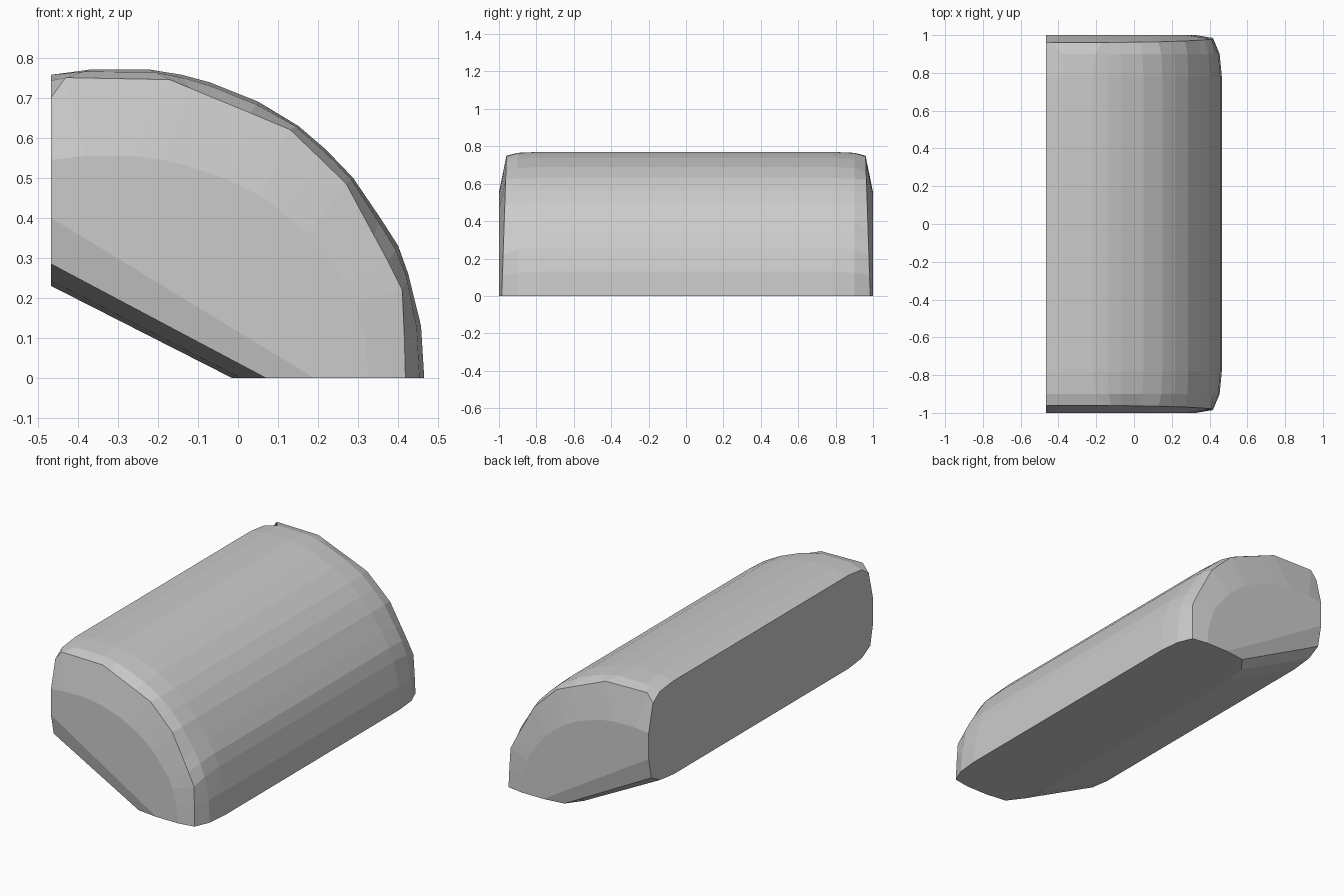
import bpy, bmesh

if "Cube" in bpy.data.objects:
    bpy.data.objects.remove(bpy.data.objects["Cube"])

# Side outline (x, z) of the full body, from front foot over the top to the sloped underside
full = [(.465, 0), (.457, .13), (.425, .26), (.40, .33), (.355, .40), (.287, .50),
        (.22, .57), (.15, .63), (.05, .69), (-.07, .738), (-.14, .757), (-.22, .77),
        (-.37, .77), (-.467, .757), (-.467, .23), (-.015, 0)]
# Outline of the sharp rim around each end
rim = [(.418, 0), (.415, .11), (.41, .22), (.375, .29), (.34, .355), (.27, .485),
       (.20, .553), (.13, .62), (.03, .662), (-.07, .703), (-.12, .724), (-.17, .745),
       (-.43, .75), (-.467, .70), (-.467, .285), (.07, 0)]
# Flat centre of each slightly domed end
centre = [(-.467 + (x + .467) * .85, z * .72) for x, z in full[:14]] + [(-.467, .40), (.19, 0)]
shoulder = [(a + (c - a) * .25, b + (d - b) * .25) for (a, b), (c, d) in zip(full, rim)]


def half_rings(side):
    """Cross-sections from the middle of the body out to one end."""
    return [[(x, side * .78, z) for x, z in full],
            [(x, side * .90, z) for x, z in shoulder],
            [(x, side * (.985 - .025 * z / .75), z) for x, z in rim],
            [(x, side, z) for x, z in centre]]


# Loft the sections into one closed body
bm = bmesh.new()
rings = half_rings(-1)[::-1] + half_rings(1)
loops = [[bm.verts.new(p) for p in ring] for ring in rings]
n = len(full)
for a, b in zip(loops, loops[1:]):
    for i in range(n):
        j = (i + 1) % n
        bm.faces.new((a[i], a[j], b[j], b[i]))
bm.faces.new(loops[0])
bm.faces.new(loops[-1])
bmesh.ops.recalc_face_normals(bm, faces=bm.faces)

mesh = bpy.data.meshes.new("rounded_body")
bm.to_mesh(mesh)
bm.free()
body = bpy.data.objects.new("rounded_body", mesh)
bpy.context.collection.objects.link(body)
